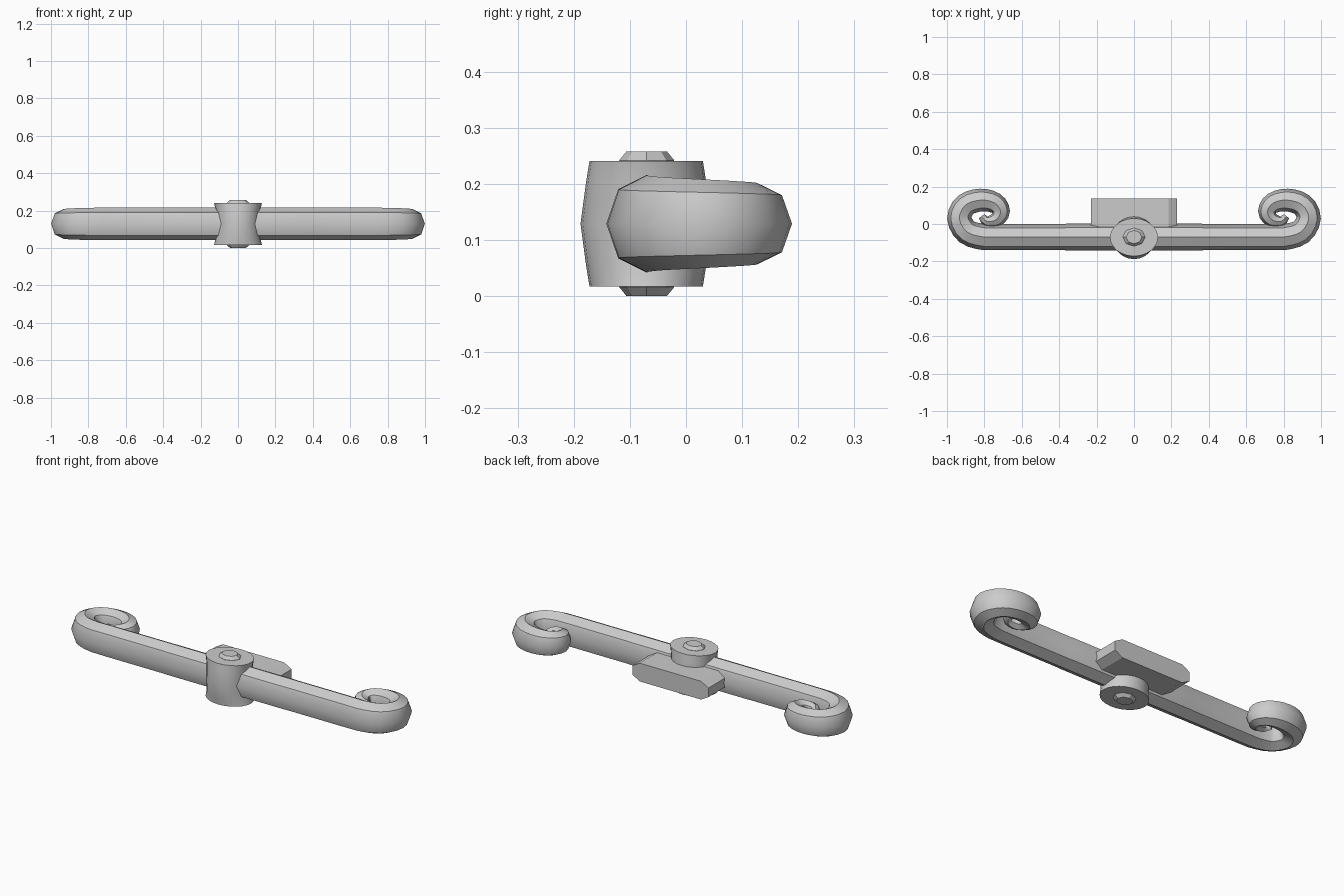
import bpy, bmesh, math
from mathutils import Vector

if "Cube" in bpy.data.objects:
    bpy.data.objects.remove(bpy.data.objects["Cube"])

ZC = 0.129  # mid height of the whole model

grey = bpy.data.materials.new("light_grey")
grey.diffuse_color = (0.6, 0.6, 0.6, 1)
grey.use_nodes = True
grey.node_tree.nodes["Principled BSDF"].inputs["Base Color"].default_value = grey.diffuse_color


def make(name, rings, angle):
    """Skin a list of closed rings, cap both ends, smooth below the angle."""
    bm = bmesh.new()
    rows = [[bm.verts.new(p) for p in r] for r in rings]
    n = len(rows[0])
    for a, b in zip(rows, rows[1:]):
        for i in range(n):
            j = (i + 1) % n
            bm.faces.new((a[i], a[j], b[j], b[i]))
    bm.faces.new(rows[0])
    bm.faces.new(rows[-1])
    bmesh.ops.recalc_face_normals(bm, faces=bm.faces[:])
    me = bpy.data.meshes.new(name)
    bm.to_mesh(me)
    bm.free()
    ob = bpy.data.objects.new(name, me)
    bpy.context.collection.objects.link(ob)
    me.materials.append(grey)
    bpy.ops.object.select_all(action='DESELECT')
    ob.select_set(True)
    bpy.context.view_layer.objects.active = ob
    bpy.ops.object.shade_smooth_by_angle(angle=math.radians(angle))
    return ob


def oval(cy, z, rx, ry, n):
    return [(rx * math.cos(2 * math.pi * i / n), cy + ry * math.sin(2 * math.pi * i / n), z)
            for i in range(n)]


def catmull(p, q, r, s, t):
    return 0.5 * (2 * q + (r - p) * t + (2 * p - 5 * q + 4 * r - s) * t * t
                  + (3 * q - p - 3 * r + s) * t ** 3)


# Scrolled bar: right half path as (x, y, horizontal radius, vertical radius)
scroll = [(0.72, -0.07, 0.070, 0.087), (0.80, -0.07, 0.070, 0.086),
          (0.892, -0.043, 0.068, 0.083), (0.934, 0.032, 0.065, 0.079),
          (0.900, 0.102, 0.063, 0.075), (0.820, 0.128, 0.061, 0.072),
          (0.745, 0.113, 0.056, 0.067), (0.713, 0.066, 0.050, 0.061),
          (0.738, 0.022, 0.040, 0.053), (0.788, 0.015, 0.028, 0.043),
          (0.815, 0.042, 0.018, 0.032)]
pts = [Vector(p) for p in scroll]
half = [Vector((0.02, -0.07, 0.072, 0.087)), Vector((0.36, -0.07, 0.072, 0.087)),
        Vector((0.37, -0.07, 0.070, 0.087)), pts[0]]
for k in range(1, len(pts) - 1):
    s = pts[k + 2] if k + 2 < len(pts) else 2 * pts[-1] - pts[-2]
    half += [catmull(pts[k - 1], pts[k], pts[k + 1], s, t / 3) for t in range(3)]
half.append(pts[-1])
path = [Vector((-p[0], p[1], p[2], p[3])) for p in reversed(half)] + half

rings = []
for i, p in enumerate(path):
    d = path[min(i + 1, len(path) - 1)] - path[max(i - 1, 0)]
    nrm = Vector((-d[1], d[0])).normalized()
    ring = []
    for k in range(8):
        a = k * math.pi / 4
        ring.append((p[0] + nrm.x * p[2] * math.cos(a), p[1] + nrm.y * p[2] * math.cos(a),
                     ZC + p[3] * math.sin(a)))
    rings.append(ring)
make("scrolled_bar", rings, 40)

# Waisted centre hub
hub = [(-0.112, 0.128, 0.101), (-0.075, 0.119, 0.107), (0, 0.115, 0.117),
       (0.075, 0.119, 0.107), (0.112, 0.128, 0.101)]
make("centre_hub", [oval(-0.071, ZC + z, rx, ry, 24) for z, rx, ry in hub], 40)

# Eight-sided studs on both ends of the hub
for name, s in (("top_stud", 1), ("bottom_stud", -1)):
    make(name, [oval(-0.07, ZC + s * z, rx, ry, 8)
                for z, rx, ry in ((0.10, 0.06, 0.049), (0.113, 0.06, 0.049), (0.129, 0.042, 0.036))], 20)

# Back mounting plate with cut corners
corners = [(0.23, 0.025), (0.185, 0.05), (-0.185, 0.05), (-0.23, 0.025),
           (-0.23, -0.025), (-0.185, -0.05), (0.185, -0.05), (0.23, -0.025)]
make("back_plate", [[(x, y, ZC + z) for x, z in corners] for y in (-0.04, 0.135)], 20)
